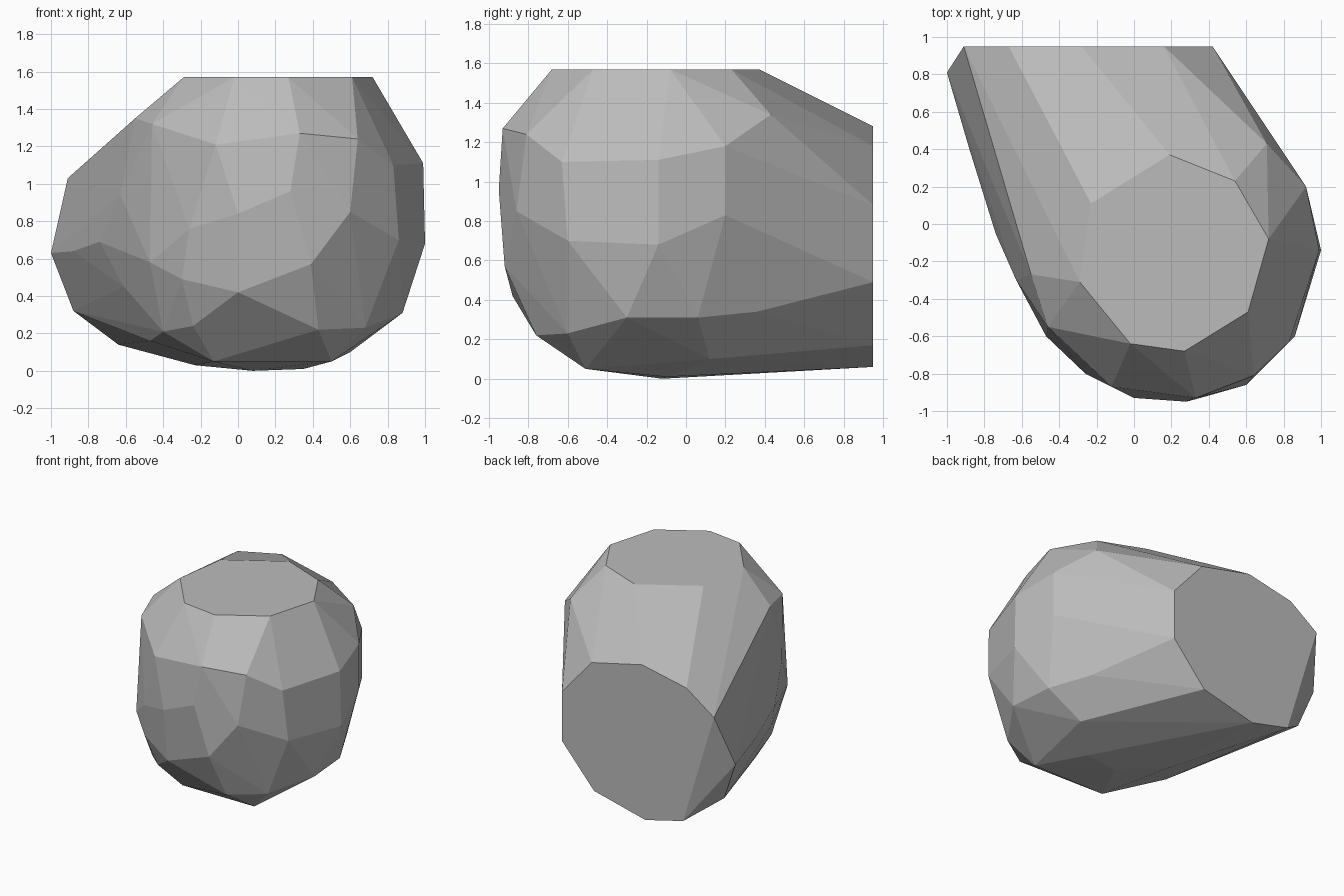
import bpy
import bmesh
import math

# Remove the default object only
default_cube = bpy.data.objects.get("Cube")
if default_cube:
    bpy.data.objects.remove(default_cube, do_unlink=True)


def make_material(name, color):
    material = bpy.data.materials.new(name)
    material.use_nodes = True
    material.diffuse_color = color
    shader = material.node_tree.nodes["Principled BSDF"]
    shader.inputs["Base Color"].default_value = color
    shader.inputs["Roughness"].default_value = 1
    return material


def make_boulder(name, corner_groups, material):
    """Wrap chiselled corner groups in one flat-faced convex stone."""
    bm = bmesh.new()
    for group in corner_groups:
        for corner in group:
            bm.verts.new(corner)
    hull = bmesh.ops.convex_hull(bm, input=bm.verts[:])
    buried = {item for item in hull["geom_interior"] + hull["geom_unused"]
              if isinstance(item, bmesh.types.BMVert)}
    bmesh.ops.delete(bm, geom=list(buried), context="VERTS")
    # Merge triangles lying in one plane into single facets
    bmesh.ops.dissolve_limit(bm, angle_limit=math.radians(3),
                             verts=bm.verts[:], edges=bm.edges[:])
    bmesh.ops.recalc_face_normals(bm, faces=bm.faces[:])
    mesh = bpy.data.meshes.new(name)
    bm.to_mesh(mesh)
    bm.free()
    mesh.materials.append(material)
    boulder = bpy.data.objects.new(name, mesh)
    bpy.context.collection.objects.link(boulder)
    return boulder


# Level top cut, as an outline in x and y
top_height = 1.57
top_outline = [(-.29, -.31), (-.02, -.64), (.27, -.68), (.61, -.47),
               (.72, -.08), (.54, .23), (.19, .37), (-.23, .11)]
top_cut = [(x, y, top_height) for x, y in top_outline]

# Upright rear cut, as an outline in x and z
rear_depth = .95
rear_outline = [(-.91, 1.03), (-.67, 1.2), (-.28, 1.28), (.16, 1.18),
                (.42, .88), (.42, .49), (.14, .17), (-.31, .06), (-.64, .14)]
rear_cut = [(x, rear_depth, z) for x, z in rear_outline]

# Shoulder around the top cut
shoulder = [(-.55, -.27, 1.35), (-.46, -.55, 1.32), (-.12, -.87, 1.21),
            (.33, -.93, 1.27), (.64, -.81, 1.24), (.83, -.63, 1.1),
            (.99, -.14, 1.11), (.92, .2, 1.18), (.71, .43, 1.34)]

# Widest belt around the sides
belt = [(-1, .81, .63), (-.88, .4, .64), (-.74, -.05, .69),
        (-.63, -.3, .94), (-.47, -.6, .58), (-.26, -.8, .76),
        (0, -.93, .84), (.28, -.95, .96), (.39, -.92, .57),
        (.6, -.86, .85), (.86, -.6, .7), (1, -.14, .68), (.92, .2, .83)]

# Lower bevel
lower_bevel = [(-.88, .78, .32), (-.61, -.2, .45), (-.3, -.74, .49),
               (0, -.88, .42), (-.24, -.66, .24), (-.4, -.5, .21),
               (.43, -.76, .22), (.68, -.6, .23), (.88, -.3, .31),
               (.85, .06, .31), (.7, .36, .34)]

# Underside
underside = [(-.47, -.2, .16), (-.13, -.51, .05), (.5, -.51, .05),
             (.6, .12, .1), (.35, -.1, .01), (.08, -.12, 0), (-.23, .1, .03)]

stone_grey = make_material("stone grey", (.5, .5, .5, 1))
make_boulder("boulder",
             [top_cut, rear_cut, shoulder, belt, lower_bevel, underside],
             stone_grey)
